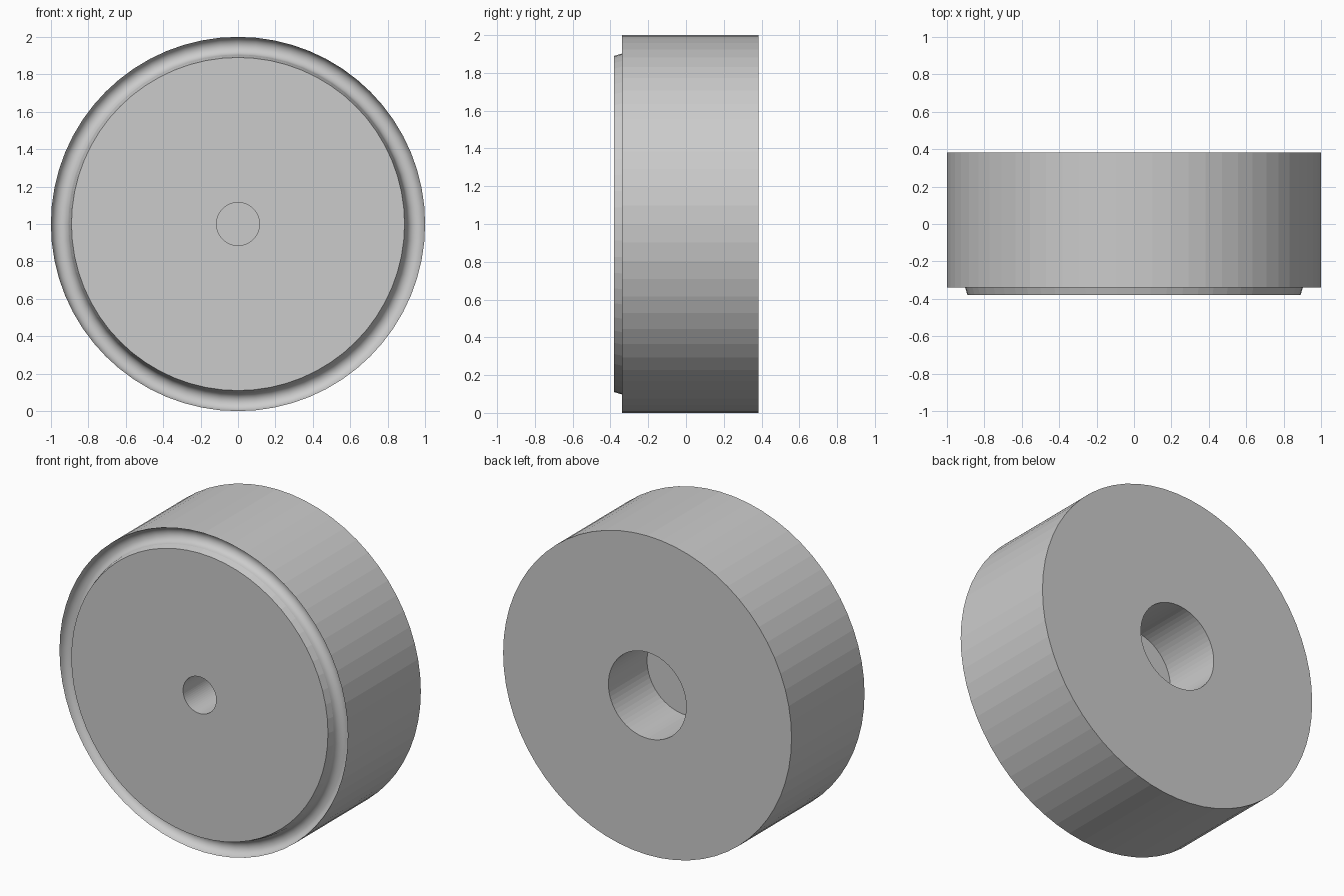
import bpy, bmesh, math

if "Cube" in bpy.data.objects:
    bpy.data.objects.remove(bpy.data.objects["Cube"])

SEGS = 64
CZ = 1.0

# Profile as (radius, y), from front hole floor round to back bore floor
front = [(0.115, -0.02), (0.115, -0.38), (0.89, -0.38), (0.902, -0.34)]
# Concave groove round the front face
gc, gr, steps = 0.95, 0.048, 10
groove = [(gc - gr * math.cos(math.pi * i / steps),
           -0.34 + gr * math.sin(math.pi * i / steps)) for i in range(1, steps)]
back = [(1.0, -0.34), (1.0, 0.383), (0.27, 0.383), (0.27, 0.0)]
profile = front + groove + back
groove_range = range(len(front) - 1, len(front) + len(groove))

bm = bmesh.new()
rings = []
for r, y in profile:
    rings.append([bm.verts.new((r * math.cos(2 * math.pi * k / SEGS), y,
                                CZ + r * math.sin(2 * math.pi * k / SEGS)))
                  for k in range(SEGS)])

# Revolved strips: smooth in the groove, flat elsewhere
for i in range(len(rings) - 1):
    a, b = rings[i], rings[i + 1]
    for k in range(SEGS):
        n = (k + 1) % SEGS
        f = bm.faces.new((a[k], a[n], b[n], b[k]))
        f.smooth = i in groove_range

# Floors of the two blind holes
bm.faces.new(rings[0])
bm.faces.new(rings[-1])

bmesh.ops.recalc_face_normals(bm, faces=bm.faces[:])

# Keep hard edges sharp
for e in bm.edges:
    if len(e.link_faces) == 2 and e.calc_face_angle() > math.radians(35):
        e.smooth = False

mesh = bpy.data.meshes.new("wheel_disc")
bm.to_mesh(mesh)
bm.free()
obj = bpy.data.objects.new("wheel_disc", mesh)
bpy.context.collection.objects.link(obj)
